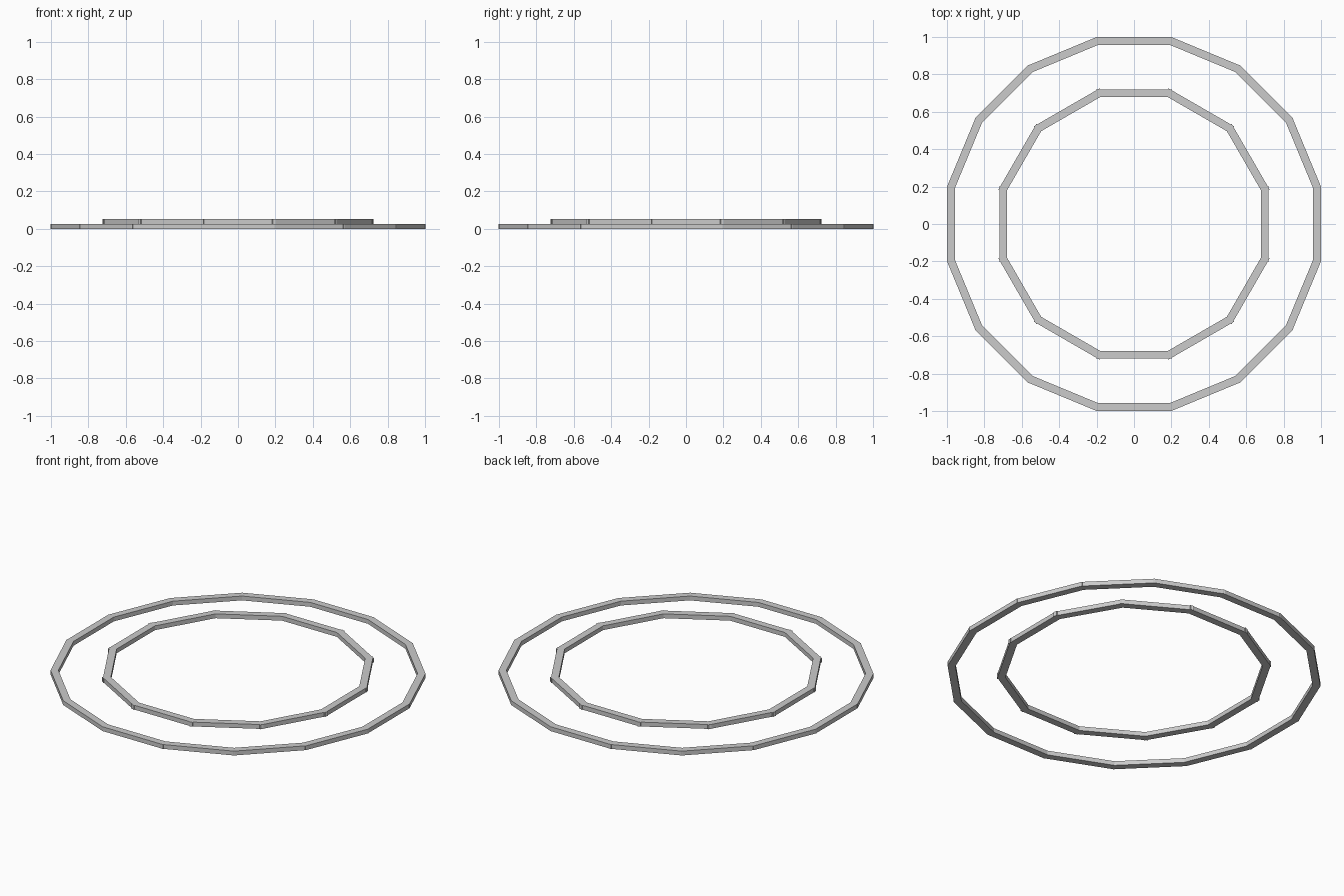
import bpy
import bmesh
from math import tau
from mathutils import Matrix

cube = bpy.data.objects.get("Cube")
if cube:
    bpy.data.objects.remove(cube)

grey = bpy.data.materials.new("plain grey")
grey.use_nodes = True
colour = (0.6, 0.6, 0.6, 1)
grey.diffuse_color = colour
grey.node_tree.nodes["Principled BSDF"].inputs["Base Color"].default_value = colour

# Every bar has the same size
LENGTH, DEPTH, HEIGHT = 0.406, 0.042, 0.026


def bar_ring(name, count, outer, base):
    """Ring of straight bars whose ends overlap slightly at the corners."""
    bm = bmesh.new()
    size = Matrix.Diagonal((DEPTH, LENGTH, HEIGHT, 1))
    place = Matrix.Translation((outer - DEPTH / 2, 0, base + HEIGHT / 2))
    for i in range(count):
        turn = Matrix.Rotation(tau * i / count, 4, "Z")
        bmesh.ops.create_cube(bm, size=1, matrix=turn @ place @ size)
    mesh = bpy.data.meshes.new(name)
    bm.to_mesh(mesh)
    bm.free()
    mesh.materials.append(grey)
    obj = bpy.data.objects.new(name, mesh)
    bpy.context.collection.objects.link(obj)


# Wide lower ring and narrower upper ring
bar_ring("lower_ring", 16, 1.0, 0)
bar_ring("upper_ring", 12, 0.72, HEIGHT)
